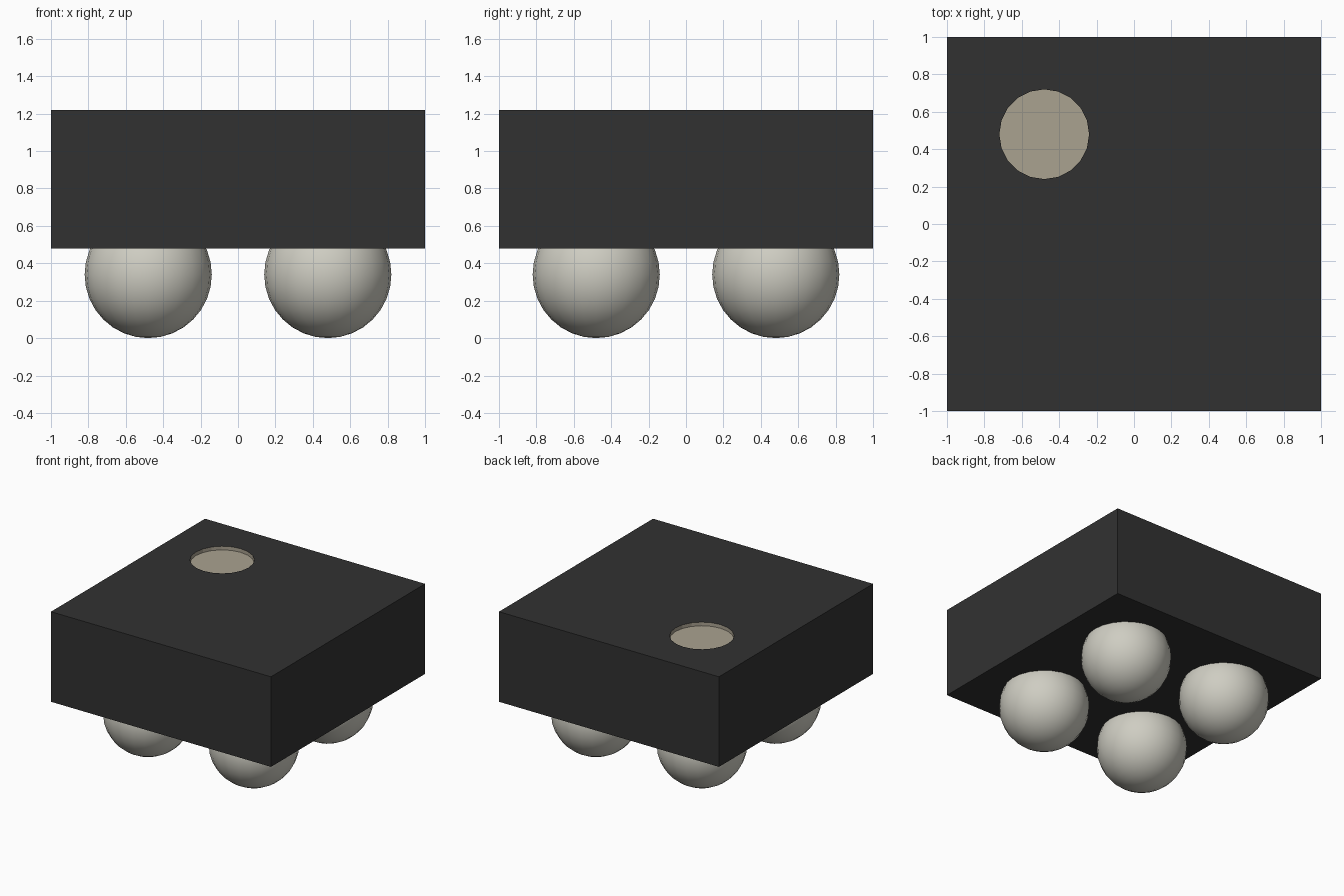
import bpy

default = bpy.data.objects.get("Cube")
if default:
    bpy.data.objects.remove(default, do_unlink=True)


def make_material(name, rgb):
    mat = bpy.data.materials.new(name)
    mat.use_nodes = True
    color = (*rgb, 1.0)
    mat.diffuse_color = color
    mat.node_tree.nodes["Principled BSDF"].inputs["Base Color"].default_value = color
    return mat


black = make_material("black plastic", (0.031, 0.031, 0.031))
tan = make_material("marker tan", (0.40, 0.36, 0.28))
solder = make_material("solder grey", (0.62, 0.61, 0.54))

BOTTOM, TOP = 0.48, 1.22
PITCH = 0.48
BALL_RADIUS = 0.34
DIMPLE_RADIUS, DIMPLE_DEPTH = 0.24, 0.03

# Package body: a sharp-edged slab
bpy.ops.mesh.primitive_cube_add(size=1, location=(0, 0, (BOTTOM + TOP) / 2))
body = bpy.context.object
body.name = "package_body"
body.scale = (2, 2, TOP - BOTTOM)
bpy.ops.object.transform_apply(location=True, rotation=False, scale=True)
body.data.materials.append(black)

# Round orientation dimple cut into the back right corner of the top
bpy.ops.mesh.primitive_cylinder_add(
    vertices=20, radius=DIMPLE_RADIUS, depth=2 * DIMPLE_DEPTH, location=(-PITCH, PITCH, TOP))
cutter = bpy.context.object
cutter.name = "dimple_cutter"
cutter.hide_render = True
cutter.data.materials.append(tan)

cut = body.modifiers.new("dimple", "BOOLEAN")
cut.operation = "DIFFERENCE"
cut.solver = "EXACT"
cut.object = cutter
bpy.context.view_layer.objects.active = body
bpy.ops.object.modifier_apply(modifier=cut.name)
bpy.data.objects.remove(cutter, do_unlink=True)

# Colour the dimple floor and wall
body.data.materials.clear()
body.data.materials.append(black)
body.data.materials.append(tan)
for face in body.data.polygons:
    c = face.center
    near = (c.x + PITCH) ** 2 + (c.y - PITCH) ** 2 < (DIMPLE_RADIUS * 1.05) ** 2
    inside = TOP - DIMPLE_DEPTH * 1.1 < c.z < TOP - DIMPLE_DEPTH * 0.1
    face.material_index = 1 if near and inside else 0

# Four solder balls sunk into the underside
for side, x in (("right", -PITCH), ("left", PITCH)):
    for end, y in (("front", -PITCH), ("back", PITCH)):
        bpy.ops.mesh.primitive_uv_sphere_add(
            segments=24, ring_count=16, radius=BALL_RADIUS, location=(x, y, BALL_RADIUS))
        ball = bpy.context.object
        ball.name = f"solder_ball_{end}_{side}"
        ball.data.materials.append(solder)
        bpy.ops.object.shade_smooth()
